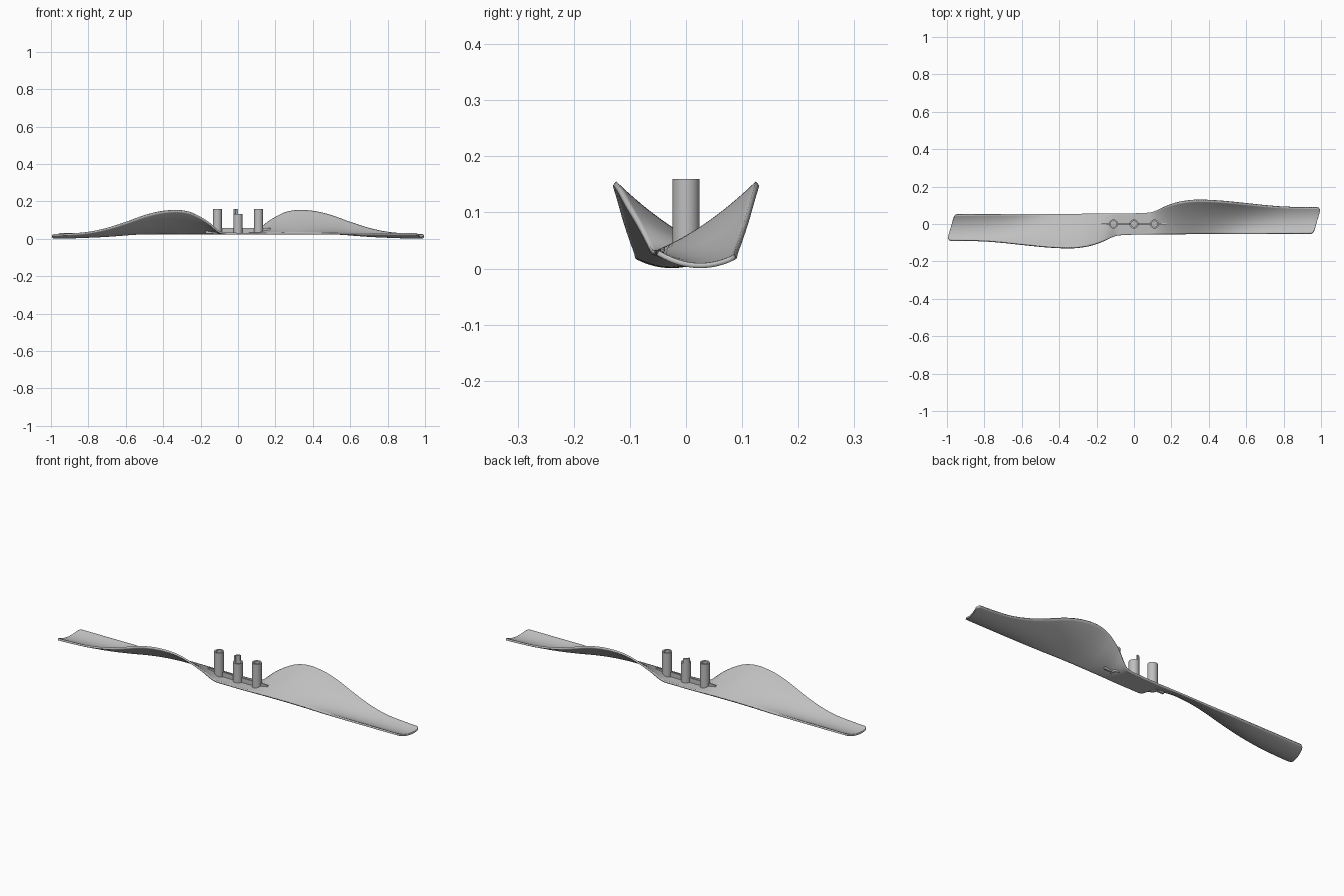
import bpy, bmesh, math

if "Cube" in bpy.data.objects:
    bpy.data.objects.remove(bpy.data.objects["Cube"], do_unlink=True)

grey = bpy.data.materials.new("plain grey")
grey.use_nodes = True
colour = (0.52, 0.52, 0.52, 1)
grey.diffuse_color = colour
grey.node_tree.nodes["Principled BSDF"].inputs["Base Color"].default_value = colour


def finish(name, bm, smooth=True):
    bmesh.ops.recalc_face_normals(bm, faces=bm.faces)
    mesh = bpy.data.meshes.new(name)
    bm.to_mesh(mesh)
    bm.free()
    mesh.materials.append(grey)
    obj = bpy.data.objects.new(name, mesh)
    bpy.context.collection.objects.link(obj)
    if smooth:
        bpy.ops.object.select_all(action='DESELECT')
        obj.select_set(True)
        bpy.context.view_layer.objects.active = obj
        bpy.ops.object.shade_smooth_by_angle(angle=math.radians(35))
    return obj


# Blade stations: x, front edge y, back edge y, back edge z, sag of the section
STATIONS = [
    (0.00, -0.057, 0.057, 0.033, 0.000),
    (0.07, -0.056, 0.060, 0.034, 0.000),
    (0.10, -0.055, 0.065, 0.042, 0.002),
    (0.15, -0.055, 0.085, 0.085, 0.006),
    (0.20, -0.055, 0.103, 0.118, 0.009),
    (0.26, -0.055, 0.117, 0.145, 0.011),
    (0.33, -0.054, 0.124, 0.155, 0.013),
    (0.42, -0.053, 0.122, 0.147, 0.018),
    (0.50, -0.053, 0.116, 0.127, 0.023),
    (0.60, -0.052, 0.106, 0.091, 0.026),
    (0.70, -0.051, 0.096, 0.059, 0.024),
    (0.80, -0.050, 0.089, 0.038, 0.020),
    (0.90, -0.049, 0.087, 0.029, 0.019),
    (1.00, -0.048, 0.086, 0.025, 0.0185),
]


def slope(i, k):
    a, b = STATIONS[max(i - 1, 0)], STATIONS[min(i + 1, len(STATIONS) - 1)]
    return (b[k] - a[k]) / (b[0] - a[0])


def station(x):
    """Smooth interpolation between the listed stations."""
    i = 0
    while i < len(STATIONS) - 2 and x > STATIONS[i + 1][0]:
        i += 1
    a, b = STATIONS[i], STATIONS[i + 1]
    h = b[0] - a[0]
    u = (x - a[0]) / h
    return [a[k] * (1 + 2 * u) * (1 - u) ** 2 + b[k] * u * u * (3 - 2 * u)
            + h * u * (1 - u) * (slope(i, k) * (1 - u) - slope(i + 1, k) * u)
            for k in range(1, 5)]


def section(x, steps=20, corner=0.022):
    """One crosswise row of points, with rounded and slanted tip."""
    front, back, back_z, sag = station(x)
    d = min(1 - x, corner)
    inset = (corner - math.sqrt(corner ** 2 - (corner - d) ** 2)) / (back - front)
    slant = 0.04 * max(0, (x - 0.8) / 0.2) ** 2
    row = []
    for j in range(steps + 1):
        t = inset + (1 - 2 * inset) * j / steps
        z = 0.032 + (back_z - 0.032) * t - 4 * sag * t * (1 - t)
        row.append((x - slant * (1 - t), front + (back - front) * t, z))
    return row


# Twin blades and hub plate in one sheet, the second half turned half round
xs = [0.98 * i / 80 for i in range(81)] + [0.985, 0.99, 0.995, 0.998, 1.0]
half = [section(x) for x in xs]
turned = [[(-x, -y, z) for x, y, z in reversed(row)] for row in half]
bm = bmesh.new()
grid = [[bm.verts.new(p) for p in row] for row in turned[:0:-1] + half]
for r0, r1 in zip(grid, grid[1:]):
    for j in range(len(r0) - 1):
        bm.faces.new((r0[j], r1[j], r1[j + 1], r0[j + 1]))
blades = finish("propeller_blades", bm)
if blades.data.polygons[0].normal.z < 0:
    blades.data.flip_normals()
shell = blades.modifiers.new("thickness", 'SOLIDIFY')
shell.thickness = 0.009
shell.offset = -1


def tube(name, x, bottom, top, start=0, sweep=360, outer=0.024, inner=0.016, sides=32):
    """Hollow post, or a sector of one when sweep is under a full turn."""
    bm = bmesh.new()
    profile = [(outer, bottom), (outer, top), (inner, top), (inner, bottom)]
    full = sweep == 360
    n = sides * sweep // 360
    rings = []
    for i in range(n if full else n + 1):
        a = math.radians(start + sweep * i / n)
        rings.append([bm.verts.new((x + r * math.cos(a), r * math.sin(a), z))
                      for r, z in profile])
    for i in range(n):
        p, q = rings[i], rings[(i + 1) % len(rings)]
        for k in range(4):
            m = (k + 1) % 4
            bm.faces.new((p[k], q[k], q[m], p[m]))
    if not full:
        bm.faces.new(rings[0])
        bm.faces.new(rings[-1])
    return finish(name, bm)


# Posts: two outer ones and a stepped middle one
tube("left_post", 0.11, 0.027, 0.16)
tube("right_post", -0.11, 0.027, 0.16)
tube("middle_post", 0, 0.027, 0.133)
tube("middle_post_key", 0, 0.13, 0.16, start=90, sweep=90)

# Stiffening rib, in pieces between the posts
for name, x0, x1 in (("left_outer_rib", 0.13, 0.175), ("left_inner_rib", 0.02, 0.09),
                     ("right_inner_rib", -0.09, -0.02), ("right_outer_rib", -0.175, -0.13)):
    bm = bmesh.new()
    bmesh.ops.create_cube(bm, size=1)
    for v in bm.verts:
        v.co = ((x0 + x1) / 2 + v.co.x * (x1 - x0), v.co.y * 0.009, 0.043 + v.co.z * 0.028)
    finish(name, bm, smooth=False)
